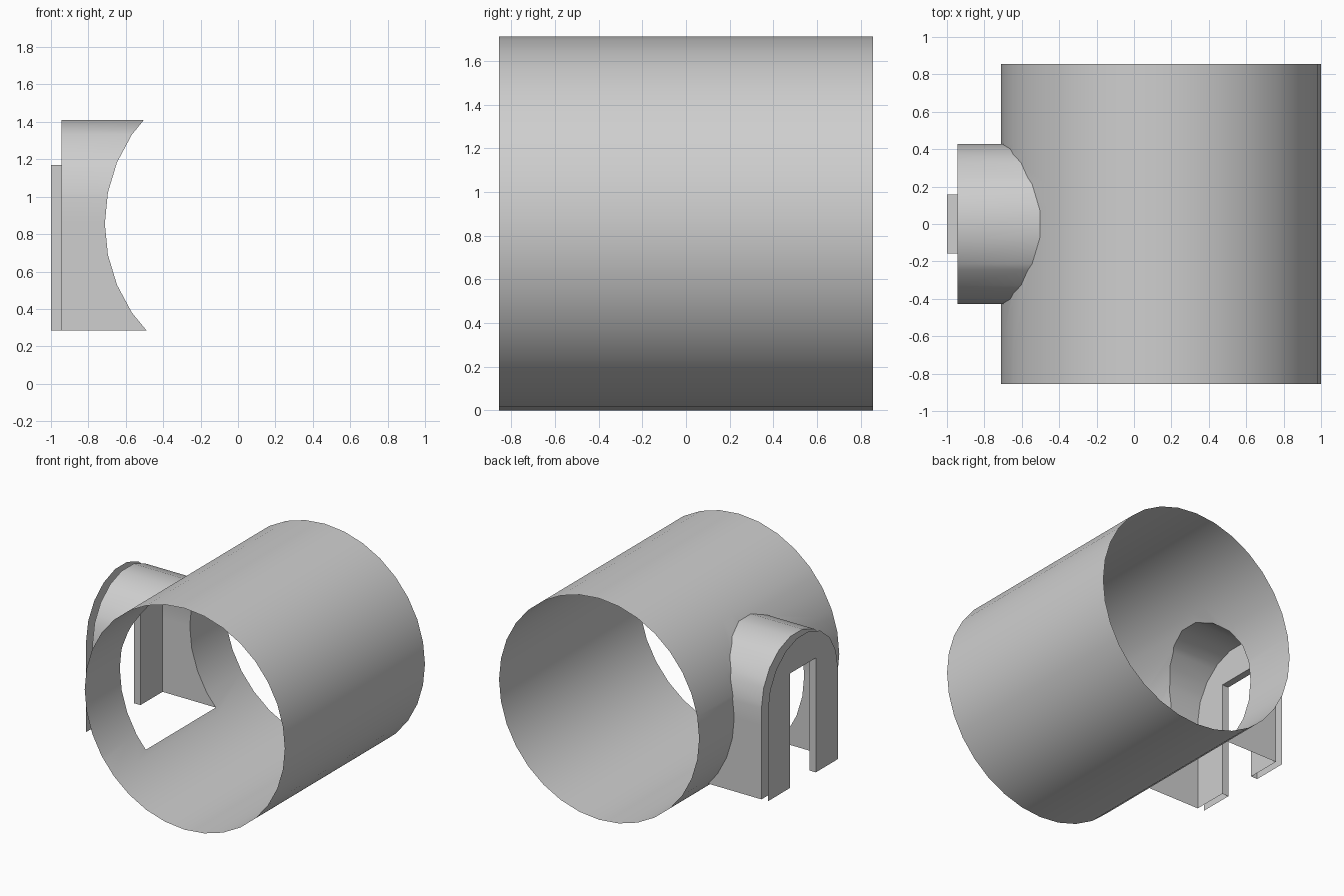
import bpy, bmesh, math
from mathutils import Vector

if "Cube" in bpy.data.objects:
    bpy.data.objects.remove(bpy.data.objects["Cube"], do_unlink=True)

# Main dimensions
R, TUBE_X, SIDES = 0.856, 0.144, 32
BASE, TOP, HALF = 0.285, 1.41, 0.4275
INNER_X, OUTER_X = -0.945, -1.0
DOOR_HALF, DOOR_TOP = 0.158, 1.17
ARCH_STEPS = 9

grey = bpy.data.materials.new("light_grey")
grey.use_nodes = True
colour = (0.62, 0.62, 0.62, 1)
grey.diffuse_color = colour
grey.node_tree.nodes["Principled BSDF"].inputs["Base Color"].default_value = colour


def finish(name, bm):
    mesh = bpy.data.meshes.new(name)
    bm.to_mesh(mesh)
    bm.free()
    obj = bpy.data.objects.new(name, mesh)
    bpy.context.collection.objects.link(obj)
    mesh.materials.append(grey)
    bpy.ops.object.select_all(action='DESELECT')
    obj.select_set(True)
    bpy.context.view_layer.objects.active = obj
    bpy.ops.object.shade_smooth_by_angle(angle=math.radians(30))


def strip(name, profile, x0, x1):
    bm = bmesh.new()
    rows = [[bm.verts.new((x, y, z)) for y, z in profile] for x in (x0, x1)]
    for i in range(len(profile) - 1):
        bm.faces.new((rows[0][i], rows[0][i + 1], rows[1][i + 1], rows[1][i]))
    finish(name, bm)


# Arch and doorway outlines as (y, z), both open at the bottom
spring = TOP - HALF * math.cos(math.pi / ARCH_STEPS / 2)
angles = [math.pi * i / ARCH_STEPS for i in range(ARCH_STEPS + 1)]
arch = [(HALF, BASE)]
arch += [(HALF * math.cos(a), spring + HALF * math.sin(a)) for a in angles]
arch += [(-HALF, BASE)]
door = [(-DOOR_HALF, BASE), (-DOOR_HALF, DOOR_TOP), (DOOR_HALF, DOOR_TOP), (DOOR_HALF, BASE)]

# Main tube: open sheet lying along y
bm = bmesh.new()
rings = []
for y in (-R, R):
    turn = [math.tau * i / SIDES for i in range(SIDES)]
    rings.append([bm.verts.new((TUBE_X + R * math.cos(a), y, R + R * math.sin(a))) for a in turn])
for i in range(SIDES):
    j = (i + 1) % SIDES
    bm.faces.new((rings[0][i], rings[1][i], rings[1][j], rings[0][j]))

# Cut the arched opening by clipping the porch side with each arch edge
inside = [f for f in bm.faces if f.calc_center_median().x < TUBE_X]
for (y0, z0), (y1, z1) in zip(arch, arch[1:] + arch[:1]):
    point = Vector((0, y0, z0))
    normal = Vector((0, z1 - z0, y0 - y1)).normalized()
    geom = set(inside)
    for f in inside:
        geom.update(f.edges)
        geom.update(f.verts)
    cut = bmesh.ops.bisect_plane(bm, geom=list(geom), dist=1e-5, plane_co=point, plane_no=normal)
    faces = {g for g in cut["geom"] if isinstance(g, bmesh.types.BMFace)}
    faces.update(f for f in inside if f.is_valid)
    inside = [f for f in faces if (f.calc_center_median() - point).dot(normal) < 0]
bmesh.ops.delete(bm, geom=inside, context='FACES')

# Porch shell: walls and vault run from the opening's rim to the front
shell = bmesh.new()
for e in bm.edges:
    a, b = (v.co for v in e.verts)
    on_floor = abs(a.z - BASE) < 1e-3 and abs(b.z - BASE) < 1e-3
    if not e.is_boundary or abs(a.y) > HALF + 0.01 or on_floor:
        continue
    corners = (a, b, Vector((INNER_X, b.y, b.z)), Vector((INNER_X, a.y, a.z)))
    shell.faces.new([shell.verts.new(c) for c in corners])
bmesh.ops.remove_doubles(shell, verts=shell.verts[:], dist=1e-4)
bmesh.ops.recalc_face_normals(shell, faces=shell.faces[:])
if sum(f.normal.z for f in shell.faces) < 0:
    bmesh.ops.reverse_faces(shell, faces=shell.faces[:])
finish("main_tube", bm)
finish("porch_shell", shell)

# Two arched sheets with a doorway, joined by the door lining
for name, x in (("inner_door_panel", INNER_X), ("outer_door_panel", OUTER_X)):
    bm = bmesh.new()
    face = bm.faces.new([bm.verts.new((x, y, z)) for y, z in arch + door])
    face.normal_update()
    if face.normal.x > 0:
        face.normal_flip()
    bmesh.ops.triangulate(bm, faces=[face])
    finish(name, bm)
strip("door_lining", door, INNER_X, OUTER_X)
